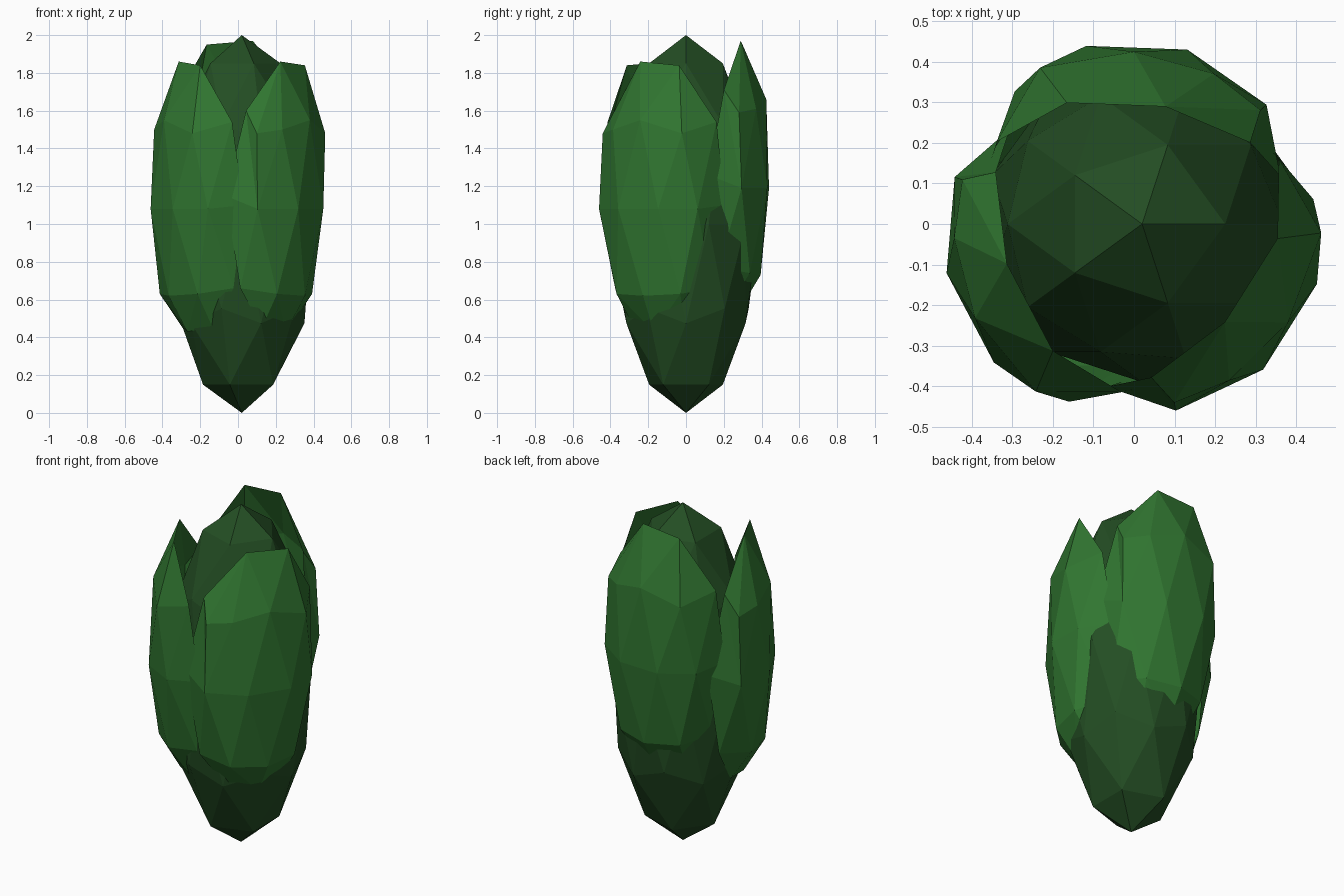
import bpy
from math import radians, sin, cos

if "Cube" in bpy.data.objects:
    bpy.data.objects.remove(bpy.data.objects["Cube"])


def material(name, rgb):
    m = bpy.data.materials.new(name)
    m.diffuse_color = (*rgb, 1)
    m.use_nodes = True
    m.node_tree.nodes["Principled BSDF"].inputs["Base Color"].default_value = m.diffuse_color
    return m


core_green = material("core_green", (0.017, 0.075, 0.017))
petal_green = material("petal_green", (0.03, 0.18, 0.03))

# Core of the bud: stretched faceted sphere
bpy.ops.mesh.primitive_ico_sphere_add(subdivisions=2, radius=1, location=(0.02, 0, 1))
core = bpy.context.object
core.name = "bud_core"
core.scale = (0.39, 0.39, 1)
core.data.materials.append(core_green)

# Petal rows from tip to base: (angle from petal centre, radius, height)
ROWS = [
    [(29, .342, 1.84), (-15, .30, 1.86)],
    [(59, .395, 1.54), (31, .45, 1.48), (0, .425, 1.55), (-28, .42, 1.50), (-48, .42, 1.48), (-55, .35, 1.60)],
    [(68, .385, 1.10), (42, .44, 1.08), (15, .455, 1.08), (-17, .45, 1.08), (-48, .44, 1.08), (-72, .38, 1.15)],
    [(60, .33, .66), (30, .38, .63), (0, .395, .62), (-30, .39, .63), (-60, .345, .66)],
    [(35, .26, .45), (0, .28, .43), (-35, .27, .45)],
]


def petal(name, direction, offset):
    verts, ids = [], []
    for row in ROWS:
        ids.append(range(len(verts), len(verts) + len(row)))
        for a, r, z in row:
            t = radians(direction + a)
            verts.append((r * cos(t) + offset[0], r * sin(t) + offset[1], z + offset[2]))
    faces = []
    # Zip neighbouring rows together with triangles, advancing by angle
    for k in range(len(ROWS) - 1):
        up, low = ROWS[k], ROWS[k + 1]
        i = j = 0
        while i < len(up) - 1 or j < len(low) - 1:
            step_low = i == len(up) - 1 or (
                j < len(low) - 1
                and low[j][0] + low[j + 1][0] >= up[i][0] + up[i + 1][0])
            if step_low:
                faces.append((ids[k][i], ids[k + 1][j + 1], ids[k + 1][j]))
                j += 1
            else:
                faces.append((ids[k][i], ids[k][i + 1], ids[k + 1][j]))
                i += 1
    # Reverse winding so that normals point outwards
    faces = [f[::-1] for f in faces]
    mesh = bpy.data.meshes.new(name)
    mesh.from_pydata(verts, [], faces)
    mesh.materials.append(petal_green)
    ob = bpy.data.objects.new(name, mesh)
    bpy.context.collection.objects.link(ob)


# Three wrapping petals
petal("petal_back", 90, (0, 0, 0.11))
petal("petal_left", 210, (-0.024, -0.02, 0))
petal("petal_right", 330, (0.012, -0.03, 0))
